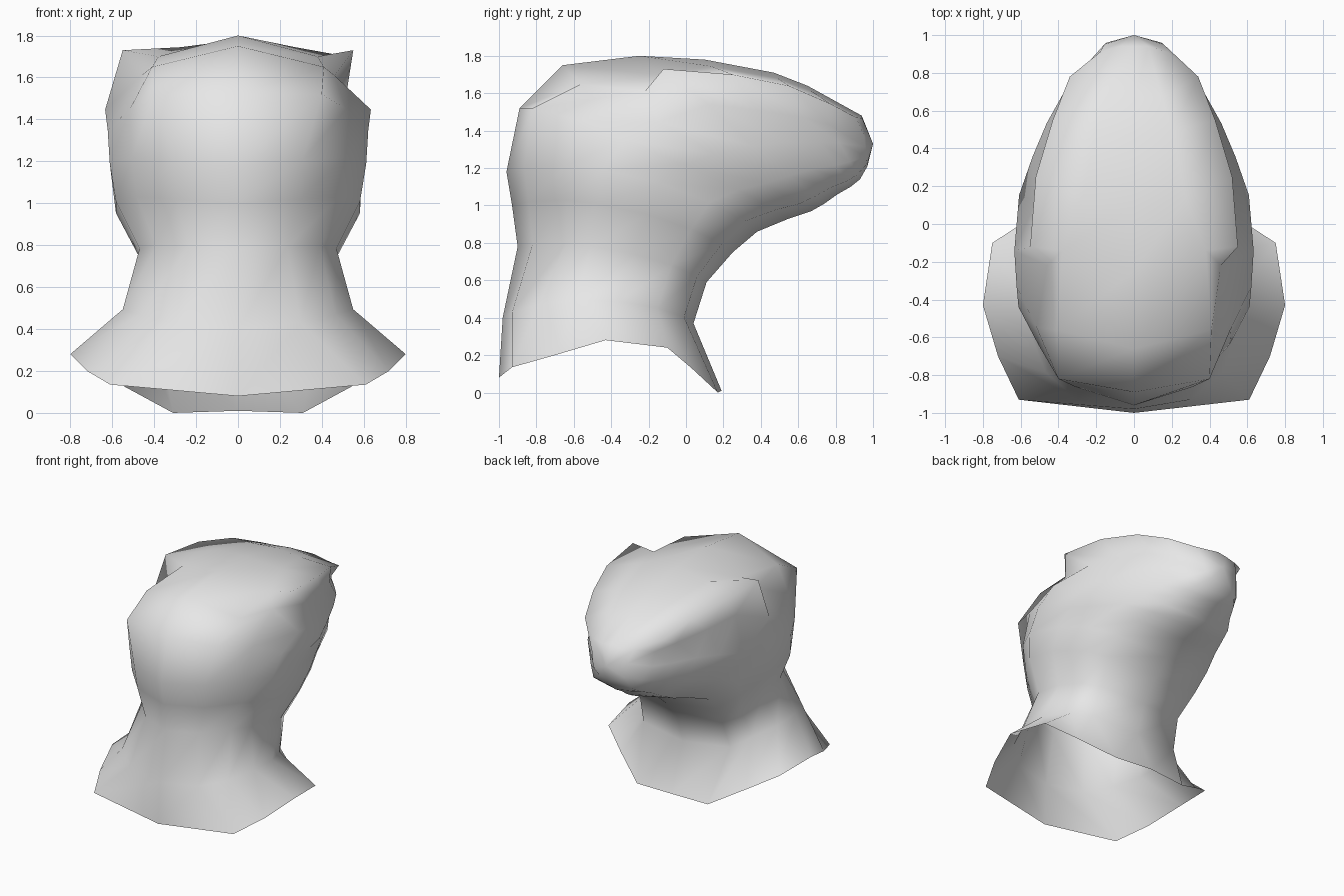
import bpy, bmesh, math

SEGS = 14
HALF = SEGS // 2

# Collar rim, right side from front to back
COLLAR = [
    (0, -1.0, 0.08), (0.61, -0.93, 0.135), (0.72, -0.70, 0.20), (0.80, -0.43, 0.28),
    (0.75, -0.10, 0.24), (0.55, 0.03, 0.13), (0.31, 0.17, 0.0), (0, 0.19, 0.01),
]

# Cross-sections up the neck and along the snout: outer y, outer z,
# inner y, inner z, half width, squareness power, side lift, two jaw widths
RINGS = [
    (-0.98, 0.40, 0.04, 0.37, 0.56, 0.75, 0.11, 0.47, 0.38),
    (-0.90, 0.78, 0.11, 0.59, 0.48, 0.85, 0.08, 0.43, 0.36),
    (-0.93, 1.00, 0.25, 0.75, 0.595, 0.85, 0.11, 0.51, 0.41),
    (-0.96, 1.18, 0.38, 0.86, 0.625, 0.85, 0.14, 0.54, 0.42),
    (-0.89, 1.52, 0.55, 0.93, 0.635, 0.85, 0.06, 0.49, 0.36),
    (-0.66, 1.75, 0.67, 0.97, 0.645, 0.70, 0.00, 0.44, 0.32),
    (-0.25, 1.80, 0.74, 1.01, 0.57, 0.70, 0.00, 0.40, 0.30),
    (0.10, 1.78, 0.81, 1.06, 0.49, 0.70, 0.00, 0.33, 0.25),
    (0.47, 1.71, 0.88, 1.10, 0.38, 0.75, 0.00, 0.27, 0.21),
    (0.65, 1.64, 0.93, 1.14, 0.29, 0.80, 0.00, 0.22, 0.17),
    (0.94, 1.48, 0.97, 1.21, 0.16, 0.90, 0.00, 0.13, 0.08),
]

# Brow horns, forehead edge and eye sockets: (ring, step) -> right-side point
BROW = {
    (4, 1): (0.40, -0.82, 1.52),
    (5, 1): (0.41, -0.56, 1.65),
    (5, 2): (0.46, -0.22, 1.61),
    (6, 1): (0.38, -0.14, 1.70),
    (6, 2): (0.55, -0.12, 1.73),
    (6, 3): (0.52, 0.12, 1.54),
    (7, 2): (0.52, 0.25, 1.70),
    (7, 3): (0.46, 0.38, 1.51),
    (8, 2): (0.43, 0.55, 1.64),
    (8, 3): (0.36, 0.63, 1.47),
    (9, 2): (0.34, 0.78, 1.54),
    (9, 3): (0.27, 0.77, 1.43),
    (10, 2): (0.18, 0.91, 1.47),
}


def ring_point(r, k):
    """Point k around ring r; the left side mirrors the right."""
    oy, oz, iy, iz, w, p, lift, jaw_a, jaw_b = RINGS[r]
    step = min(k, SEGS - k)
    side = 1 if k <= HALF else -1
    if (r, step) in BROW:
        x, y, z = BROW[(r, step)]
        return side * x, y, z
    a = math.pi * step / HALF
    s = max(math.sin(a), 0.0)
    t = (1 - math.cos(a)) / 2
    x = w * s ** p if 0 < step < HALF else 0.0
    if step == 4 and r > 2:  # sides draw in behind the cheeks
        x *= 0.96
    x = {HALF - 2: jaw_a, HALF - 1: jaw_b}.get(step, x)
    y = oy + (iy - oy) * t
    if 1 <= r <= 4:  # front corners of neck and cheeks fall back
        y += {1: 0.03, 2: 0.07}.get(step, 0)
    return side * x, y, oz + (iz - oz) * t + lift * s ** 1.5


def collar_point(k):
    x, y, z = COLLAR[min(k, SEGS - k)]
    return (x if k <= HALF else -x), y, z


# Head and neck, one skin open at the collar
bm = bmesh.new()
loops = [[bm.verts.new(collar_point(k)) for k in range(SEGS)]]
for r in range(len(RINGS)):
    loops.append([bm.verts.new(ring_point(r, k)) for k in range(SEGS)])
for low, high in zip(loops, loops[1:]):
    for k in range(SEGS):
        n = (k + 1) % SEGS
        bm.faces.new((low[k], low[n], high[n], high[k]))

# Snout tip
tip = bm.verts.new((0, 1.0, 1.33))
for k in range(SEGS):
    bm.faces.new((loops[-1][k], loops[-1][(k + 1) % SEGS], tip))
bmesh.ops.recalc_face_normals(bm, faces=bm.faces)
for f in bm.faces:
    f.smooth = True

mesh = bpy.data.meshes.new("head_and_neck")
bm.to_mesh(mesh)
bm.free()
head = bpy.data.objects.new("head_and_neck", mesh)
bpy.context.collection.objects.link(head)

grey = bpy.data.materials.new("light_grey")
grey.diffuse_color = (0.8, 0.8, 0.8, 1)
mesh.materials.append(grey)
